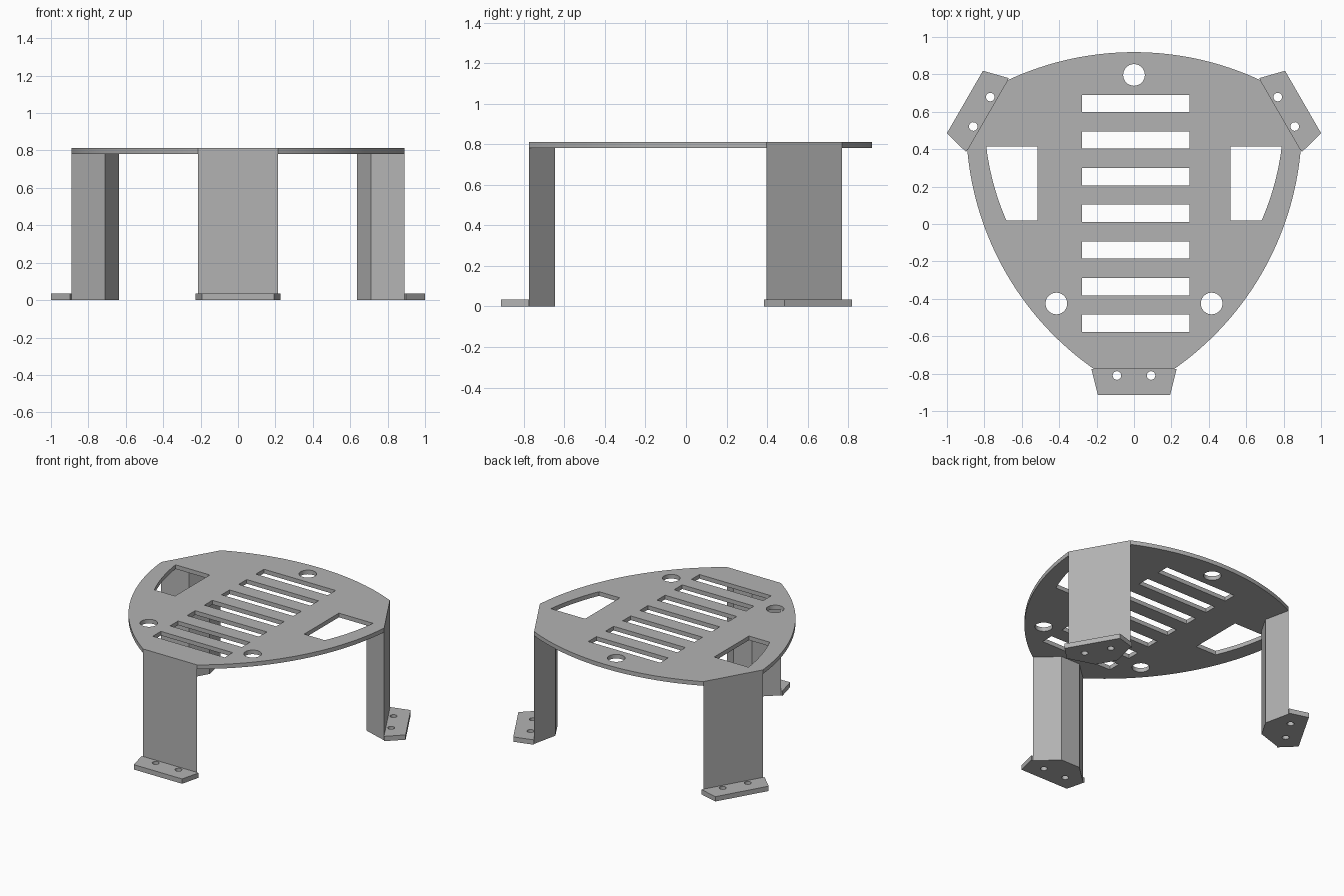
import bpy
from math import sin, cos, pi, radians, atan2, hypot
from mathutils import Matrix, Vector

old = bpy.data.objects.get("Cube")
if old:
    bpy.data.objects.remove(old, do_unlink=True)

grey = bpy.data.materials.new("matte grey")
grey.use_nodes = True
grey.diffuse_color = (0.45, 0.45, 0.45, 1)
grey.node_tree.nodes["Principled BSDF"].inputs["Base Color"].default_value = grey.diffuse_color

PIVOT = Vector((0, 0.13))      # centre of the three-fold symmetry
PLATE_LOW, PLATE_TOP, FOOT_TOP = 0.782, 0.812, 0.035


def turn(points, degrees):
    """Rotate 2D points about the pivot."""
    spin = Matrix.Rotation(radians(degrees), 2)
    return [spin @ (Vector(p) - PIVOT) + PIVOT for p in points]


def circle(x, y, r, n=32):
    return [(x + r * cos(2 * pi * i / n), y + r * sin(2 * pi * i / n)) for i in range(n)]


def arc(a, b, bulge, n):
    """Points from a to b, bowed to the right of the travel direction."""
    a, b = Vector(a), Vector(b)
    half = (b - a).length / 2
    radius = (half ** 2 + bulge ** 2) / (2 * bulge)
    side = Vector(((b - a).y, -(b - a).x)).normalized()
    centre = (a + b) / 2 + side * (bulge - radius)
    sweep = atan2(half, radius - bulge)
    along = (b - a).normalized()
    return [centre + radius * (side * cos(t) + along * sin(t))
            for t in (sweep * (2 * i / n - 1) for i in range(n + 1))]


def prism(name, loops, z0, z1):
    """Extrude an outline, with the further loops as holes."""
    curve = bpy.data.curves.new(name, "CURVE")
    curve.dimensions = "2D"
    curve.fill_mode = "BOTH"
    curve.extrude = (z1 - z0) / 2
    for loop in loops:
        spline = curve.splines.new("POLY")
        spline.points.add(len(loop) - 1)
        for point, (x, y) in zip(spline.points, loop):
            point.co = (x, y, 0, 1)
        spline.use_cyclic_u = True
    obj = bpy.data.objects.new(name, curve)
    bpy.context.collection.objects.link(obj)
    bpy.ops.object.select_all(action="DESELECT")
    obj.select_set(True)
    bpy.context.view_layer.objects.active = obj
    bpy.ops.object.convert(target="MESH")
    obj = bpy.context.object
    obj.name = name
    # weld the caps to the walls and seat the part at its height
    bpy.ops.object.mode_set(mode="EDIT")
    bpy.ops.mesh.select_all(action="SELECT")
    bpy.ops.mesh.remove_doubles(threshold=0.0001)
    bpy.ops.mesh.normals_make_consistent(inside=False)
    bpy.ops.object.mode_set(mode="OBJECT")
    obj.data.transform(Matrix.Translation((0, 0, (z0 + z1) / 2)))
    obj.data.materials.clear()
    obj.data.materials.append(grey)
    bpy.ops.object.shade_smooth_by_angle(angle=radians(30))
    return obj


# Plate outline: three bowed sides joined by the flats above the legs
flat = [(-0.215, -0.775), (0.215, -0.775)]
outline = []
for k in range(3):
    start = turn(flat, 120 * k)[1]
    end = turn(flat, 120 * (k + 1))[0]
    outline += arc(start, end, 0.15, 40)

# Plate openings: slots, round holes and two side windows
holes = []
for i in range(7):
    y = 0.645 - 0.196 * i
    holes.append([(-0.277, y - 0.046), (0.297, y - 0.046), (0.297, y + 0.046), (-0.277, y + 0.046)])
for x, y in [(0, 0.797), (-0.415, -0.425), (0.415, -0.425)]:
    holes.append(circle(x, y, 0.058))
window = [(0.516, 0.415), (0.516, 0.018)] + arc((0.682, 0.018), (0.79, 0.415), 0.015, 12)
holes += [window, [(-x, y) for x, y in window]]
prism("top_plate", [outline] + holes, PLATE_LOW, PLATE_TOP)

# Legs with a tapered section, each with a drilled foot tab
leg = flat + [(0.075, -0.647), (-0.075, -0.647)]
foot = [(-0.228, -0.775), (-0.193, -0.914), (0.193, -0.914), (0.228, -0.775)]
for k, place in enumerate(["front", "back_left", "back_right"]):
    prism(place + "_leg", [turn(leg, 120 * k)], 0, PLATE_LOW)
    bolts = [turn(circle(s * 0.091, -0.81, 0.023, 20), 120 * k) for s in (-1, 1)]
    prism(place + "_foot", [turn(foot, 120 * k)] + bolts, 0, FOOT_TOP)
